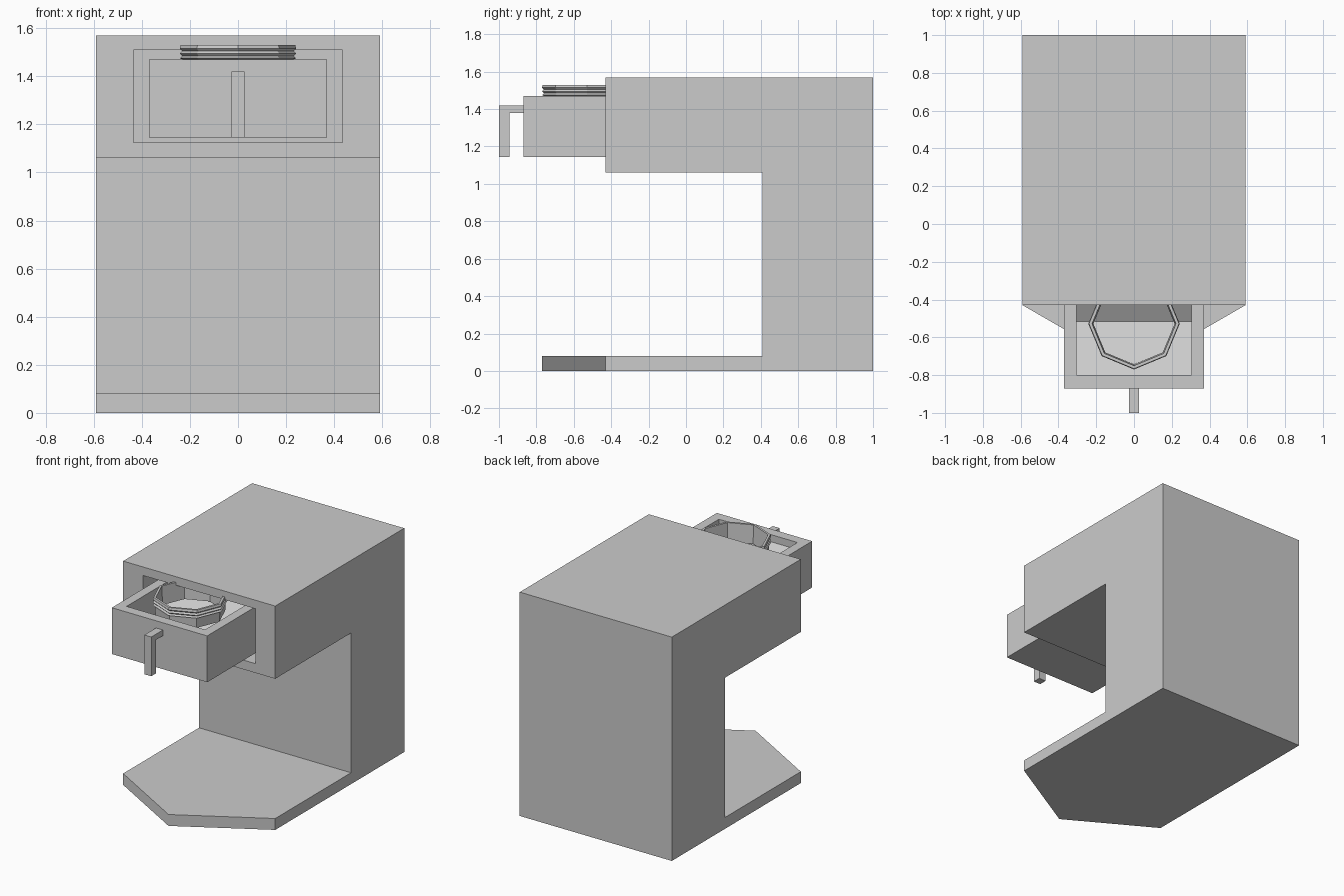
import bpy, bmesh, math
from mathutils import Vector

if "Cube" in bpy.data.objects:
    bpy.data.objects.remove(bpy.data.objects["Cube"])


def finish(name, bm):
    bmesh.ops.recalc_face_normals(bm, faces=bm.faces[:])
    me = bpy.data.meshes.new(name)
    bm.to_mesh(me)
    bm.free()
    ob = bpy.data.objects.new(name, me)
    bpy.context.collection.objects.link(ob)
    return ob


def prism(name, yz, x0, x1, edit=None):
    """Extrude a side profile (y, z) along x."""
    bm = bmesh.new()
    f = bm.faces.new([bm.verts.new((x0, y, z)) for y, z in yz])
    r = bmesh.ops.extrude_face_region(bm, geom=[f])
    vs = [v for v in r["geom"] if isinstance(v, bmesh.types.BMVert)]
    bmesh.ops.translate(bm, verts=vs, vec=(x1 - x0, 0, 0))
    if edit:
        edit(bm)
    return finish(name, bm)


def cut(target, cutter):
    m = target.modifiers.new("cut", 'BOOLEAN')
    m.operation, m.object, m.solver = 'DIFFERENCE', cutter, 'EXACT'
    cutter.hide_render = True
    cutter.hide_set(True)


def point_base(bm):
    # split on the centre line and pull the base front to a point
    bmesh.ops.bisect_plane(bm, geom=bm.verts[:] + bm.edges[:] + bm.faces[:],
                           plane_co=(0, 0, 0), plane_no=(1, 0, 0))
    for v in bm.verts:
        if abs(v.co.x) < 1e-4 and v.co.z < 0.1 and v.co.y < -0.4:
            v.co.y = -0.77
    bmesh.ops.dissolve_limit(bm, angle_limit=0.01, verts=bm.verts[:], edges=bm.edges[:])


# C-shaped housing with pointed base plate
body = prism("housing", [(-0.43, 0), (1, 0), (1, 1.57), (-0.43, 1.57),
                         (-0.43, 1.06), (0.41, 1.06), (0.41, 0.08), (-0.43, 0.08)],
             -0.59, 0.59, point_base)

# Drawer slot in the head
cut(body, prism("slot_cutter", [(-0.6, 1.125), (0.3, 1.125), (0.3, 1.51), (-0.6, 1.51)],
                -0.435, 0.435))

# Drawer with a V-shaped tray floor
drawer = prism("drawer", [(-0.87, 1.145), (-0.16, 1.145), (-0.16, 1.47), (-0.87, 1.47)],
               -0.37, 0.37)
cut(drawer, prism("tray_cutter", [(-0.80, 1.42), (-0.515, 1.24), (-0.23, 1.42),
                                  (-0.23, 1.6), (-0.80, 1.6)], -0.305, 0.305))

# Bent handle
prism("handle", [(-0.87, 1.38), (-0.87, 1.42), (-1, 1.42), (-1, 1.145),
                 (-0.945, 1.145), (-0.945, 1.38)], -0.027, 0.027)

# Eight-sided ribbed holder ring
profile = [(0.215, 1.40), (0.225, 1.40), (0.23, 1.47), (0.242, 1.475), (0.232, 1.485),
           (0.242, 1.495), (0.232, 1.505), (0.242, 1.515), (0.238, 1.53), (0.222, 1.53)]
bm = bmesh.new()
rings = []
for k in range(8):
    a = -math.pi / 2 + k * math.pi / 4
    rings.append([bm.verts.new((r * math.cos(a), -0.528 + r * math.sin(a), z))
                  for r, z in profile])
n = len(profile)
for k in range(8):
    p, q = rings[k], rings[(k + 1) % 8]
    for i in range(n):
        j = (i + 1) % n
        bm.faces.new((p[i], q[i], q[j], p[j]))
finish("holder_ring", bm)
